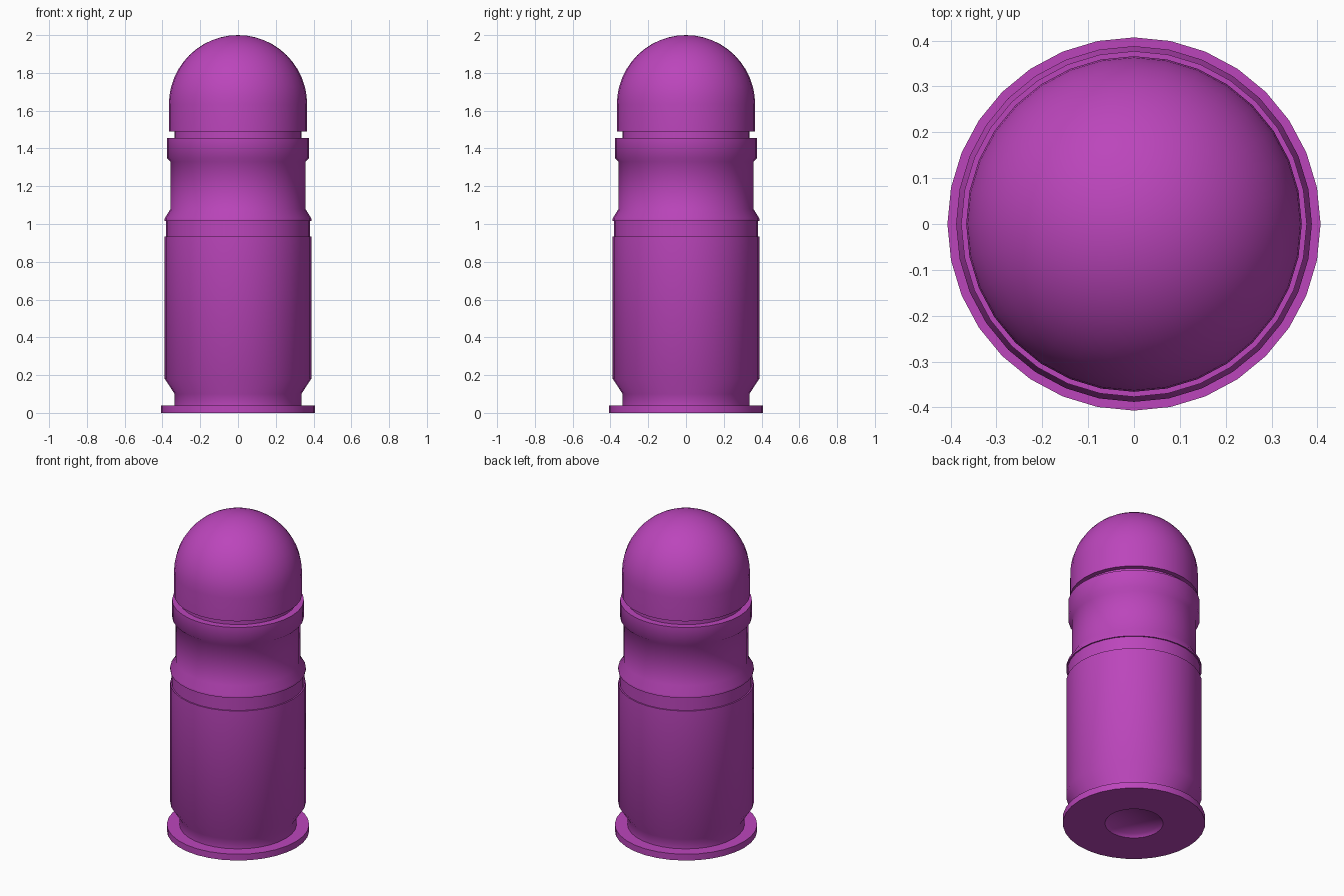
import bpy, bmesh
from math import sin, cos, pi, radians

if "Cube" in bpy.data.objects:
    bpy.data.objects.remove(bpy.data.objects["Cube"])

SIDES = 32
purple = bpy.data.materials.new("purple")
purple.diffuse_color = (0.50, 0.06, 0.50, 1)
purple.use_nodes = True
purple.node_tree.nodes["Principled BSDF"].inputs["Base Color"].default_value = purple.diffuse_color


def lathe(name, profile):
    """Spin a (radius, z) profile round the z axis; radius 0 becomes a pole."""
    bm = bmesh.new()
    rings = []
    for r, z in profile:
        n = SIDES if r > 0 else 1
        rings.append([bm.verts.new((r * cos(2 * pi * i / SIDES), r * sin(2 * pi * i / SIDES), z))
                      for i in range(n)])
    for a, b in zip(rings, rings[1:]):
        for i in range(SIDES):
            j = (i + 1) % SIDES
            quad = [a[i % len(a)], a[j % len(a)], b[j % len(b)], b[i % len(b)]]
            bm.faces.new(list(dict.fromkeys(quad)))
    bmesh.ops.recalc_face_normals(bm, faces=bm.faces)
    mesh = bpy.data.meshes.new(name)
    bm.to_mesh(mesh)
    bm.free()
    mesh.materials.append(purple)
    obj = bpy.data.objects.new(name, mesh)
    bpy.context.collection.objects.link(obj)
    bpy.ops.object.select_all(action='DESELECT')
    obj.select_set(True)
    bpy.context.view_layer.objects.active = obj
    bpy.ops.object.shade_smooth_by_angle(angle=radians(50))
    return obj


# Casing: recessed base, rim, extractor groove, straight wall, band, waist, collar
lathe("casing", [
    (0, 0.025), (0.15, 0.02), (0.166, 0), (0.407, 0), (0.407, 0.04),
    (0.335, 0.04), (0.335, 0.10), (0.388, 0.18), (0.388, 0.934),
    (0.38, 0.934), (0.38, 1.016), (0.388, 1.016), (0.388, 1.03),
    (0.357, 1.08), (0.357, 1.33), (0.377, 1.35), (0.377, 1.456), (0.337, 1.456)])

# Domed tip: neck groove, short wall and hemisphere
R, BASE, STEPS = 0.366, 1.634, 12
dome = [(R * cos(pi / 2 * k / STEPS), BASE + R * sin(pi / 2 * k / STEPS)) for k in range(STEPS)]
lathe("domed_tip", [(0.337, 1.456), (0.337, 1.49), (R, 1.49)] + dome + [(0, BASE + R)])
